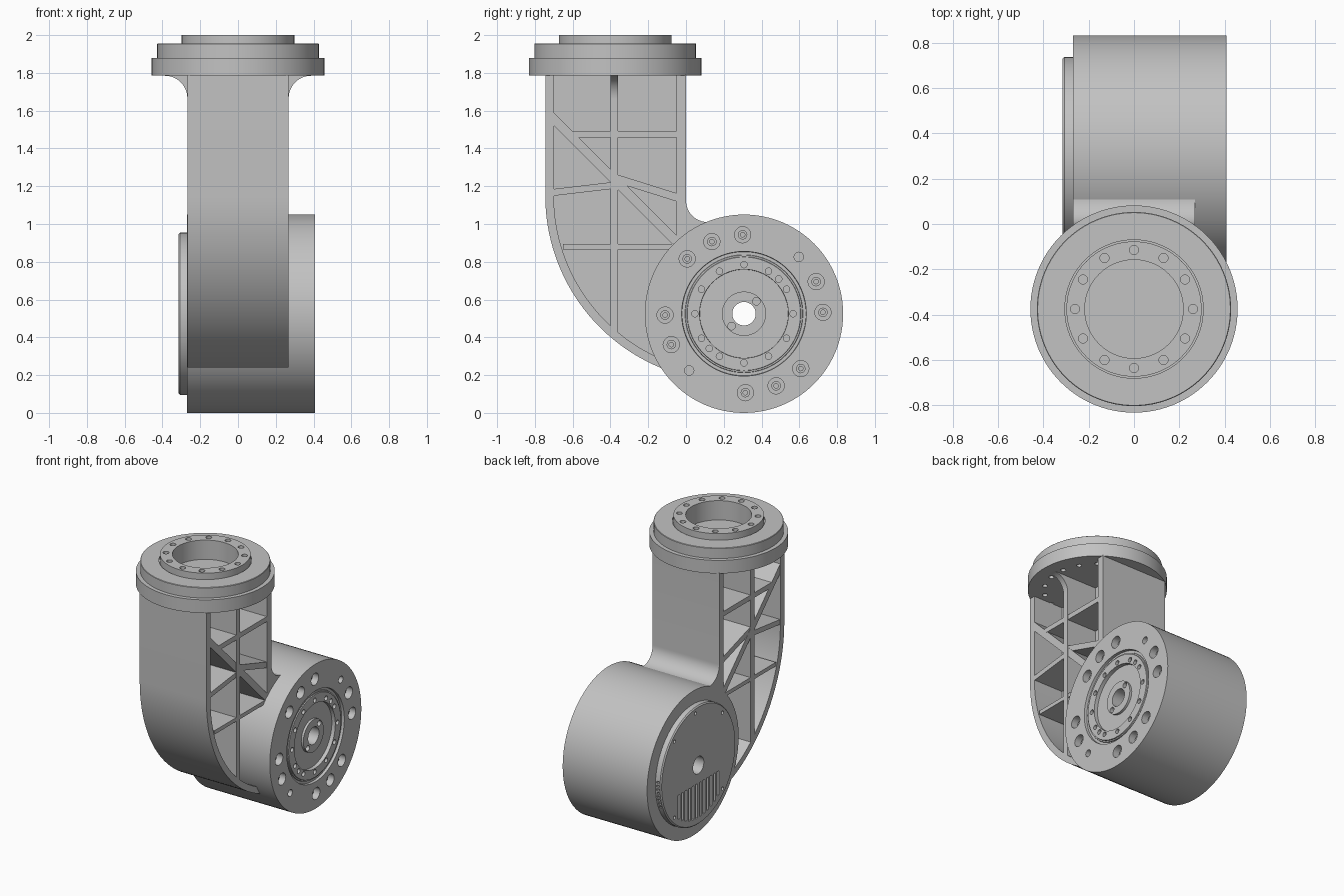
import bpy, bmesh
from math import sin, cos, radians, pi, hypot

cube = bpy.data.objects.get("Cube")
if cube:
    bpy.data.objects.remove(cube, do_unlink=True)

metal = bpy.data.materials.new("plain_grey_metal")
metal.use_nodes = True
grey = (0.54, 0.54, 0.54, 1)
metal.diffuse_color = grey
metal.node_tree.nodes["Principled BSDF"].inputs["Base Color"].default_value = grey

HUB = (0.307, 0.525)      # y, z of the drum axis
TOP_Y = -0.375            # y of the flange axis
HALF = 0.268              # half width of the arm


def on_x(r, a, h, centre=HUB):
    return (h, centre[0] + r * cos(a), centre[1] + r * sin(a))


def on_z(r, a, h, centre=(0, TOP_Y)):
    return (centre[0] + r * cos(a), centre[1] + r * sin(a), h)


def add_lathe(bm, profile, place, centre, steps):
    """Revolve a closed (radius, height) profile."""
    rings = [[bm.verts.new(place(r, 2 * pi * i / steps, h, centre)) for r, h in profile]
             for i in range(steps)]
    n = len(profile)
    for i in range(steps):
        a, b = rings[i], rings[(i + 1) % steps]
        for j in range(n):
            k = (j + 1) % n
            if profile[j][0] or profile[k][0]:
                bm.faces.new((a[j], a[k], b[k], b[j]))


def add_prism(bm, outline, x0, x1):
    """Extrude a (y, z) outline along x."""
    a = [bm.verts.new((x0, y, z)) for y, z in outline]
    b = [bm.verts.new((x1, y, z)) for y, z in outline]
    bm.faces.new(a)
    bm.faces.new(b[::-1])
    for i in range(len(a)):
        j = (i + 1) % len(a)
        bm.faces.new((a[i], a[j], b[j], b[i]))


def add_box(bm, y0, y1, z0, z1, x0, x1):
    add_prism(bm, [(y0, z0), (y1, z0), (y1, z1), (y0, z1)], x0, x1)


def finish(name, bm):
    bmesh.ops.remove_doubles(bm, verts=bm.verts, dist=0.00001)
    bmesh.ops.dissolve_degenerate(bm, edges=bm.edges, dist=0.00001)
    bmesh.ops.recalc_face_normals(bm, faces=bm.faces)
    mesh = bpy.data.meshes.new(name)
    bm.to_mesh(mesh)
    bm.free()
    mesh.materials.append(metal)
    obj = bpy.data.objects.new(name, mesh)
    bpy.context.collection.objects.link(obj)
    return obj


def lathe(name, profile, place, centre, steps=96):
    bm = bmesh.new()
    add_lathe(bm, profile, place, centre, steps)
    return finish(name, bm)


def prism(name, outline, x0=-HALF, x1=HALF):
    bm = bmesh.new()
    add_prism(bm, outline, x0, x1)
    return finish(name, bm)


def pegs(bm, place, axis, ring, angles, r, h0, h1):
    """Cylinders on a bolt circle, used as hole cutters."""
    for deg in angles:
        p = place(ring, radians(deg), 0, axis)
        centre = p[1:] if place is on_x else p[:2]
        add_lathe(bm, [(0, h0), (r, h0), (r, h1), (0, h1)], place, centre, 20)


def activate(obj):
    bpy.ops.object.select_all(action='DESELECT')
    obj.select_set(True)
    bpy.context.view_layer.objects.active = obj


def cut(obj, bm):
    cutter = finish("hole_cutter", bm)
    cutter.hide_render = True
    mod = obj.modifiers.new("holes", 'BOOLEAN')
    mod.operation, mod.solver, mod.object = 'DIFFERENCE', 'EXACT', cutter
    activate(obj)
    bpy.ops.object.modifier_apply(modifier=mod.name)
    bpy.data.objects.remove(cutter, do_unlink=True)


def arc(cy, cz, r, a0, a1, n):
    return [(cy + r * cos(radians(a0 + (a1 - a0) * i / n)),
             cz + r * sin(radians(a0 + (a1 - a0) * i / n))) for i in range(n + 1)]


# Drum with stepped output face and through bore
drum = lathe("drum", [(0.062, -0.27), (0.525, -0.27), (0.525, 0.408), (0.33, 0.408),
                      (0.328, 0.388), (0.312, 0.388), (0.31, 0.395), (0.302, 0.395),
                      (0.3, 0.402), (0.235, 0.402), (0.234, 0.375), (0.117, 0.375),
                      (0.117, 0.392), (0.062, 0.392)], on_x, HUB)
clock = list(range(0, 360, 30))
big = [1, 24, 91, 114, 136, 181, 203, 271, 294, 316]
holes = bmesh.new()
pegs(holes, on_x, HUB, 0.418, big, 0.043, 0.34, 0.5)
pegs(holes, on_x, HUB, 0.418, (46, 226), 0.025, 0.34, 0.5)
pegs(holes, on_x, HUB, 0.26, clock + [45, 225], 0.017, 0.38, 0.5)
pegs(holes, on_x, HUB, 0.093, (45, 225), 0.02, 0.36, 0.5)
cut(drum, holes)

# Socket screws sunk in the large drum holes
screws = bmesh.new()
for deg in big:
    p = on_x(0.418, radians(deg), 0)
    add_lathe(screws, [(0, 0.33), (0.025, 0.33), (0.025, 0.37), (0.012, 0.37),
                       (0.012, 0.355), (0, 0.355)], on_x, p[1:], 16)
finish("drum_screws", screws)

# Rear cover with screw holes, vent slots and side ports
cover = lathe("rear_cover", [(0.062, -0.26), (0.43, -0.26), (0.43, -0.307),
                             (0.422, -0.315), (0.062, -0.315)], on_x, HUB)
holes = bmesh.new()
pegs(holes, on_x, HUB, 0.39, (45, 85, 135, 225, 315), 0.012, -0.4, -0.295)
cut(cover, holes)
slots = bmesh.new()
for i in range(12):
    dy = -0.225 + i * 0.45 / 11
    low = (0.38 ** 2 - dy ** 2) ** 0.5
    add_box(slots, HUB[0] + dy - 0.011, HUB[0] + dy + 0.011,
            HUB[1] - low, HUB[1] - 0.13, -0.4, -0.285)
for i in range(8):
    z = 0.36 + 0.027 * i
    add_box(slots, 0.69, 0.8, z, z + 0.015, -0.3, -0.28)
cut(cover, slots)

# Curved front wall of the arm
CY, CZ, R, T = 0.24, 1.15, 0.985, 0.045
outer = [(CY - R, 1.79)] + arc(CY, CZ, R, 180, 255, 32)
inner = [(CY - R + T, 1.79)] + arc(CY, CZ, R - T, 180, 255, 32)
prism("arm_front_wall", outer + inner[::-1])

# Back wall with a fillet onto the drum
back = [(0, 1.79)] + arc(0.115, 1.125, 0.115, 180, 270, 12) + [(0.2, 0.9)]
prism("arm_back_wall", back + [(-0.05, 0.85), (-0.05, 1.79)])

# Central web between the two walls
prism("arm_web", outer + back[::-1], -0.03, 0.03)

# Lattice ribs: start, end, width
ribs = [((-0.38, 0.415), (-0.38, 1.79), 0.042),
        ((-0.6, 1.475), (-0.03, 1.475), 0.036),
        ((-0.65, 0.88), (-0.06, 0.88), 0.028),
        ((-0.72, 1.575), (-0.03, 0.885), 0.048),
        ((-0.72, 1.165), (-0.38, 1.205), 0.036),
        ((-0.38, 1.245), (-0.03, 1.135), 0.042)]
rib_mesh = bmesh.new()
for k, ((y0, z0), (y1, z1), w) in enumerate(ribs):
    d = hypot(y1 - y0, z1 - z0)
    ny, nz = -(z1 - z0) / d * w / 2, (y1 - y0) / d * w / 2
    x = HALF - 0.0005 * k
    add_prism(rib_mesh, [(y0 + ny, z0 + nz), (y1 + ny, z1 + nz),
                         (y1 - ny, z1 - nz), (y0 - ny, z0 - nz)], -x, x)
finish("arm_ribs", rib_mesh)

# Concave gussets under the flange
gussets = bmesh.new()
for side in (-1, 1):
    outline = ([(0.2, 1.79), (0.2, 1.65), (HALF, 1.65)]
               + arc(HALF + 0.12, 1.665, 0.12, 180, 90, 12) + [(HALF + 0.12, 1.79)])
    rows = [[gussets.verts.new((side * x, TOP_Y + dy, z)) for x, z in outline]
            for dy in (-0.026, 0.016)]
    gussets.faces.new(rows[0])
    gussets.faces.new(rows[1][::-1])
    for i in range(len(outline)):
        j = (i + 1) % len(outline)
        gussets.faces.new((rows[0][i], rows[0][j], rows[1][j], rows[1][i]))
finish("flange_gussets", gussets)

# Stepped top flange with recessed bore and bolt circles
flange = lathe("top_flange", [(0, 1.785), (0.457, 1.785), (0.457, 1.88), (0.428, 1.88),
                              (0.428, 1.953), (0.425, 1.956), (0.305, 1.956), (0.305, 1.945),
                              (0.298, 1.945), (0.298, 2.0), (0.217, 2.0), (0.217, 1.86),
                              (0, 1.86)], on_z, (0, TOP_Y))
holes = bmesh.new()
pegs(holes, on_z, (0, TOP_Y), 0.26, clock, 0.02, 1.93, 2.1)
pegs(holes, on_z, (0, TOP_Y), 0.35, range(10, 370, 20), 0.017, 1.7, 1.82)
cut(flange, holes)

# Smooth round surfaces, keep hard edges
for obj in list(bpy.context.scene.objects):
    if obj.type == 'MESH':
        activate(obj)
        bpy.ops.object.shade_smooth_by_angle(angle=radians(30))
